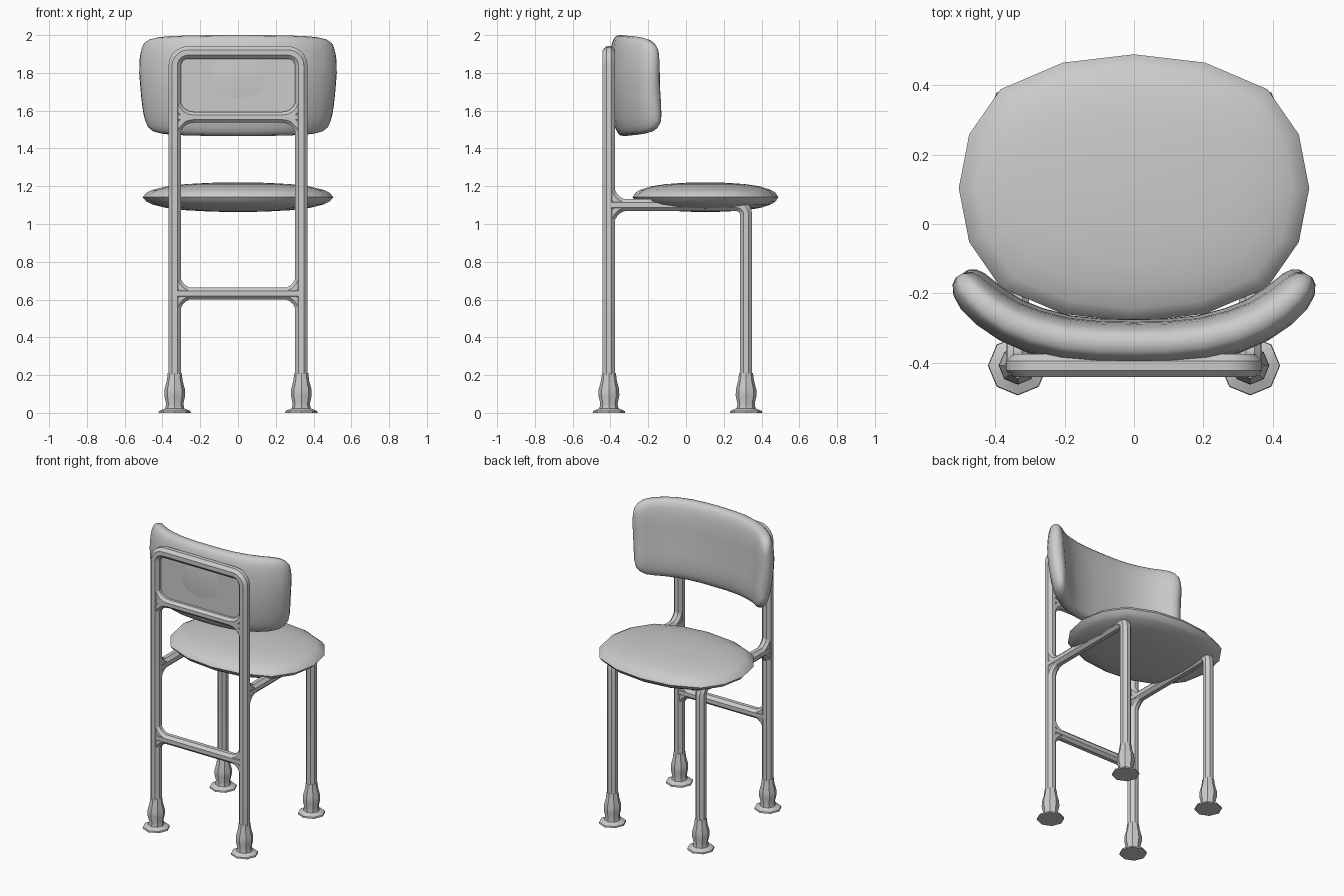
import bpy, bmesh, math
from mathutils import Vector

if "Cube" in bpy.data.objects:
    bpy.data.objects.remove(bpy.data.objects["Cube"])

LX, RY, FY = 0.335, -0.408, 0.318   # leg x, rear leg y, front leg y


def finish(obj, angle):
    bpy.ops.object.select_all(action='DESELECT')
    obj.select_set(True)
    bpy.context.view_layer.objects.active = obj
    bpy.ops.object.shade_smooth_by_angle(angle=math.radians(angle))
    return obj


def loft(name, rings, angle):
    """Skin closed rings of equal length and cap both ends."""
    bm = bmesh.new()
    vs = [[bm.verts.new(p) for p in r] for r in rings]
    n = len(vs[0])
    for a, b in zip(vs, vs[1:]):
        for i in range(n):
            j = (i + 1) % n
            bm.faces.new((a[i], a[j], b[j], b[i]))
    bm.faces.new(vs[0])
    bm.faces.new(vs[-1])
    bmesh.ops.recalc_face_normals(bm, faces=bm.faces)
    me = bpy.data.meshes.new(name)
    bm.to_mesh(me)
    bm.free()
    obj = bpy.data.objects.new(name, me)
    bpy.context.collection.objects.link(obj)
    return finish(obj, angle)


def rounded(points, radius, steps=5):
    """Round the inner corners of a path of right-angle turns."""
    pts = [Vector(p) for p in points]
    out = [pts[0]]
    for a, b, c in zip(pts, pts[1:], pts[2:]):
        u, v = (a - b).normalized(), (c - b).normalized()
        o = b + (u + v) * radius
        for k in range(steps + 1):
            t = math.pi / 2 * k / steps
            out.append(o - v * radius * math.cos(t) - u * radius * math.sin(t))
    return out + [pts[-1]]


def tube(name, points, r, bend):
    """Eight-sided tube along a planar rounded path."""
    path = rounded(points, bend)
    side = Vector((1, 0, 0))
    if len(points) > 2 and abs(points[0][0] - points[1][0]) + abs(points[1][0] - points[2][0]) > 1e-6:
        side = Vector((0, 1, 0))
    elif len(points) == 2:
        side = Vector((0, 1, 0))
    rings = []
    for i, p in enumerate(path):
        t = (path[min(i + 1, len(path) - 1)] - path[max(i - 1, 0)]).normalized()
        up = t.cross(side)
        rings.append([p + side * r * math.cos(a) + up * r * math.sin(a)
                      for a in (math.pi / 4 * (k + 0.5) for k in range(8))])
    return loft(name, rings, 35)


# Rear legs and top rail in one bent tube, plus two cross rails
tube("rear_frame", [(-LX, RY, 0.17), (-LX, RY, 1.908), (LX, RY, 1.908), (LX, RY, 0.17)], 0.036, 0.07)
tube("lower_rail", [(-LX, RY, 0.632), (LX, RY, 0.632)], 0.034, 0)
tube("upper_rail", [(-LX, RY, 1.565), (LX, RY, 1.565)], 0.031, 0)

FOOT = [(0.086, 0), (0.084, 0.01), (0.05, 0.024), (0.046, 0.05), (0.055, 0.09),
        (0.054, 0.125), (0.042, 0.17), (0.037, 0.21)]

for s, tag in ((-1, "left"), (1, "right")):
    x = s * LX
    # Front leg bending into the side rail
    tube("front_leg_" + tag, [(x, FY, 0.17), (x, FY, 1.1), (x, RY, 1.1)], 0.035, 0.05)
    # Fillets where rails meet the rear legs
    for z, d in ((0.632, 1), (0.632, -1), (1.565, 1), (1.565, -1)):
        tube("rail_fillet_" + tag, [(x, RY, z + d * 0.12), (x, RY, z), (x - s * 0.12, RY, z)], 0.031, 0.1)
    for d in (1, -1):
        tube("side_fillet_" + tag, [(x, RY, 1.1 + d * 0.12), (x, RY, 1.1), (x, RY + 0.12, 1.1)], 0.032, 0.1)
    # Turned feet
    for y, end in ((FY, "front"), (RY, "rear")):
        loft(f"{end}_foot_{tag}",
             [[(x + r * math.cos(k * math.pi / 4), y + r * math.sin(k * math.pi / 4), z)
               for k in range(8)] for r, z in FOOT], 30)

# Flat panel inside the upper opening
loft("back_panel", [[(sx * 0.32, y, z) for sx, z in ((-1, 1.575), (1, 1.575), (1, 1.9), (-1, 1.9))]
                    for y in (-0.403, -0.385)], 30)

# Lens-shaped seat with a sixteen-sided outline
quarter = [(0.505, 0), (0.475, 0.155), (0.385, 0.285), (0.205, 0.362)]
outline = (quarter + [(0, 0.386)] + [(-x, y) for x, y in quarter[::-1]]
           + [(-x, -y) for x, y in quarter[1:]] + [(0, -0.386)]
           + [(x, -y) for x, y in quarter[:0:-1]])
half = [(0.03, 0.079), (0.3, 0.076), (0.55, 0.069), (0.75, 0.057), (0.9, 0.038), (0.96, 0.023)]
lens = half + [(1, 0)] + [(f, -h) for f, h in half[::-1]]
loft("seat", [[(x * f, 0.103 + y * f, 1.142 + h) for x, y in outline] for f, h in lens], 40)

# Curved padded backrest: x, y, half thickness, half height along the right half
stations = [(0, -0.345, 0.064, 0.268), (0.1, -0.343, 0.064, 0.267), (0.2, -0.333, 0.064, 0.266),
            (0.29, -0.31, 0.064, 0.264), (0.36, -0.281, 0.062, 0.261), (0.42, -0.242, 0.06, 0.256),
            (0.46, -0.206, 0.056, 0.246), (0.482, -0.178, 0.049, 0.228), (0.496, -0.157, 0.034, 0.2),
            (0.502, -0.147, 0.015, 0.16)]
line = [(-x, y, t, h) for x, y, t, h in stations[:0:-1]] + stations
rings = []
for i, (x, y, t, h) in enumerate(line):
    a, b = line[max(i - 1, 0)], line[min(i + 1, len(line) - 1)]
    d = Vector((b[0] - a[0], b[1] - a[1], 0)).normalized()
    nrm = Vector((d.y, -d.x, 0))
    ring = []
    for k in range(28):
        q = 2 * math.pi * k / 28
        c, s = math.cos(q), math.sin(q)
        u = math.copysign(abs(c) ** 0.65, c) * t
        w = math.copysign(abs(s) ** 0.75, s) * h
        p = Vector((x, y, 1.733 + w)) + nrm * u
        p.x *= 1.0 + 0.16 * min(0, w - 0.08)          # sides narrow towards the bottom
        p.y += 0.02 * max(0, -w / 0.268)              # slight lean
        ring.append(p)
    rings.append(ring)
loft("backrest", rings, 60)
